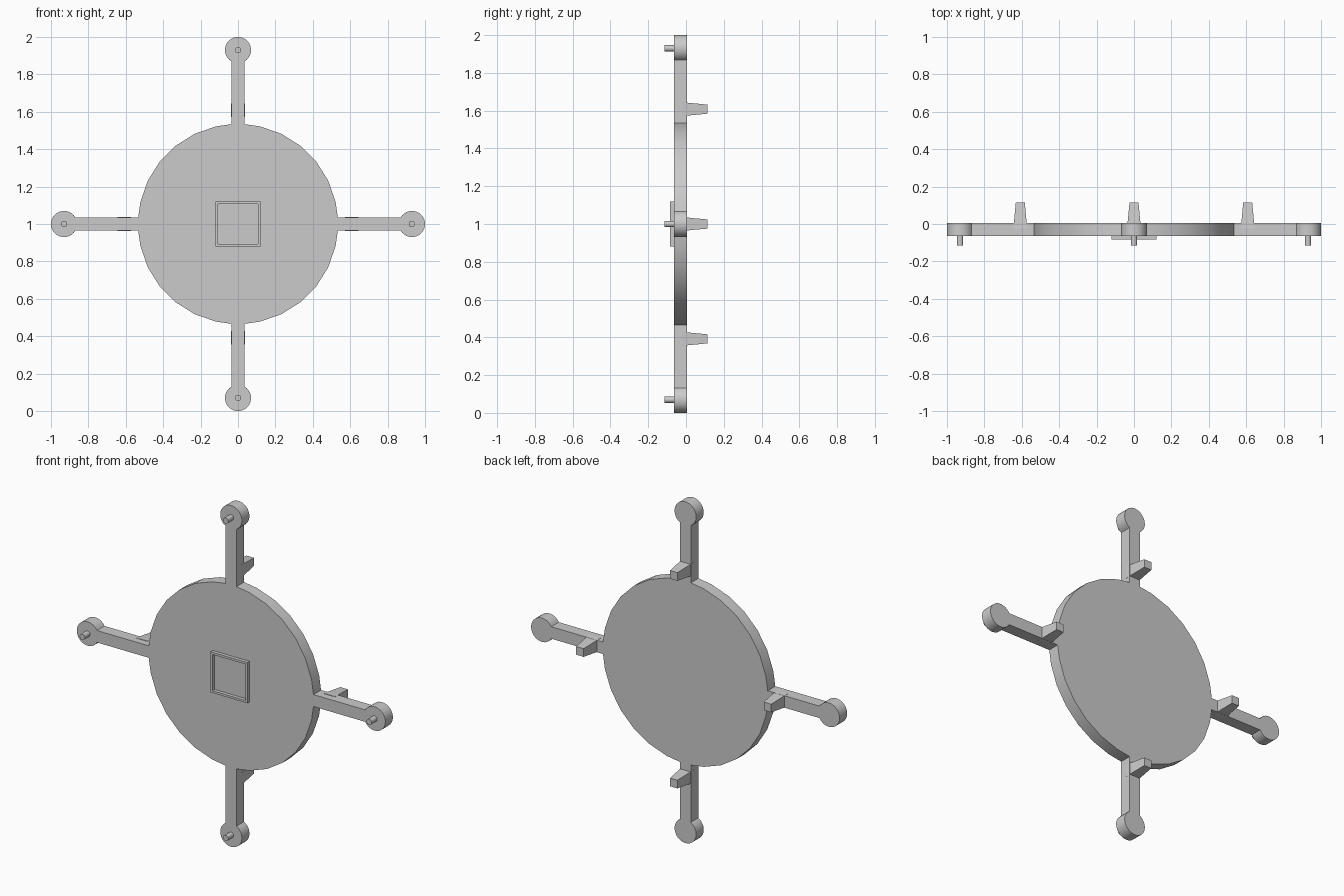
import bpy, bmesh
from math import sin, cos, pi, sqrt, radians
from mathutils import Matrix, Vector

if "Cube" in bpy.data.objects:
    bpy.data.objects.remove(bpy.data.objects["Cube"])

CENTRE = Vector((0, 0, 1))
DISC_R, ARM_W, BOSS_R, BOSS_AT = 0.535, 0.035, 0.07, 0.93
FRONT, BACK, PIN_TIP, CLIP_TIP = -0.064, 0.006, -0.114, 0.114


def finish(name, bm, smooth=True):
    bmesh.ops.recalc_face_normals(bm, faces=bm.faces)
    mesh = bpy.data.meshes.new(name)
    bm.to_mesh(mesh)
    bm.free()
    obj = bpy.data.objects.new(name, mesh)
    obj.location = CENTRE
    bpy.context.collection.objects.link(obj)
    if smooth:
        bpy.ops.object.select_all(action='DESELECT')
        obj.select_set(True)
        bpy.context.view_layer.objects.active = obj
        bpy.ops.object.shade_smooth_by_angle(angle=radians(30))
    return obj


def extrude_y(bm, faces, dy):
    new = bmesh.ops.extrude_face_region(bm, geom=faces)['geom']
    bmesh.ops.translate(bm, vec=(0, dy, 0),
                        verts=[v for v in new if isinstance(v, bmesh.types.BMVert)])


# One quarter of the outline: arm, round boss end, then disc rim to the next arm
root = sqrt(DISC_R ** 2 - ARM_W ** 2)
quarter = [(root, -ARM_W)]
for i in range(29):
    a = radians(-150 + 300 * i / 28)
    quarter.append((BOSS_AT + BOSS_R * cos(a), BOSS_R * sin(a)))
quarter.append((root, ARM_W))
for k in range(1, 7):
    a = 2 * pi * k / 28
    quarter.append((DISC_R * cos(a), DISC_R * sin(a)))

# Plate: disc with four arms
bm = bmesh.new()
ring = []
for q in range(4):
    c, s = cos(q * pi / 2), sin(q * pi / 2)
    ring += [bm.verts.new((u * c - v * s, FRONT, u * s + v * c)) for u, v in quarter]
extrude_y(bm, [bm.faces.new(ring)], BACK - FRONT)
finish("disc_with_arms", bm)

for q, side in enumerate(("right", "top", "left", "bottom")):
    turn = Matrix.Rotation(-q * pi / 2, 4, 'Y')

    # Front pin on each boss
    bm = bmesh.new()
    bmesh.ops.create_cone(bm, cap_ends=True, segments=24, radius1=0.017,
                          radius2=0.017, depth=FRONT - PIN_TIP + 0.01)
    mid = Matrix.Translation((BOSS_AT, (FRONT + PIN_TIP + 0.01) / 2, 0))
    bm.transform(turn @ mid @ Matrix.Rotation(pi / 2, 4, 'X'))
    finish(side + "_pin", bm)

    # Tapered peg on the back of each arm
    bm = bmesh.new()
    bmesh.ops.create_cube(bm, size=1)
    for v in bm.verts:
        tip = v.co.y > 0
        h = 0.024 if tip else 0.037
        v.co = (0.608 + h * (1 if v.co.x > 0 else -1),
                CLIP_TIP if tip else -0.023,
                h * (1 if v.co.z > 0 else -1))
    bm.transform(turn)
    finish(side + "_peg", bm, smooth=False)

# Raised square frame at the middle of the front
bm = bmesh.new()
corners = [(-1, -1), (1, -1), (1, 1), (-1, 1)]
outer = [bm.verts.new((0.119 * x, FRONT, 0.119 * z)) for x, z in corners]
inner = [bm.verts.new((0.106 * x, FRONT, 0.106 * z)) for x, z in corners]
faces = [bm.faces.new((outer[i], outer[(i + 1) % 4], inner[(i + 1) % 4], inner[i]))
         for i in range(4)]
extrude_y(bm, faces, -0.02)
finish("square_frame", bm, smooth=False)
